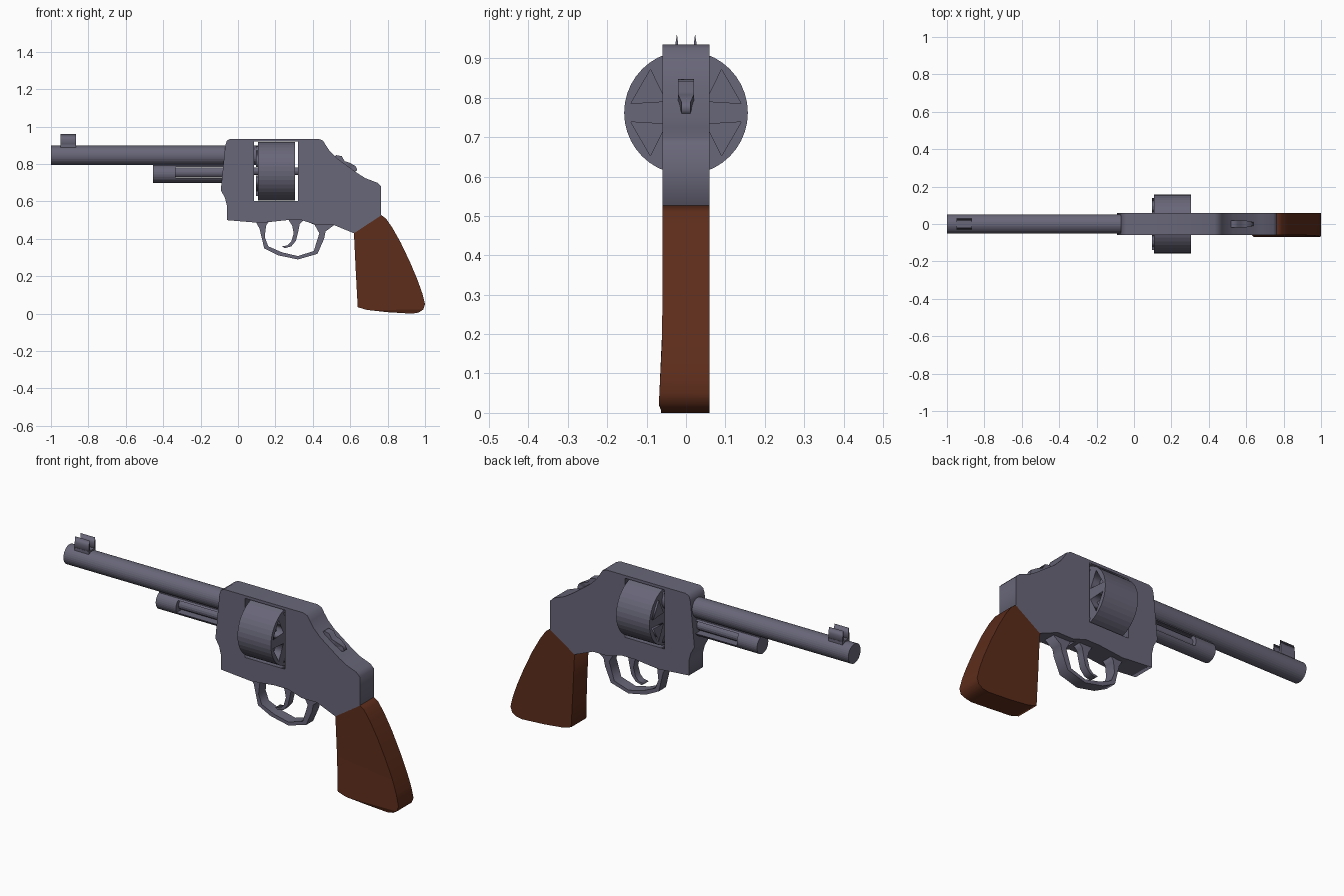
import bpy, math
from mathutils import Vector

if "Cube" in bpy.data.objects:
    bpy.data.objects.remove(bpy.data.objects["Cube"])


def material(name, color):
    m = bpy.data.materials.new(name)
    m.diffuse_color = (*color, 1)
    m.use_nodes = True
    m.node_tree.nodes["Principled BSDF"].inputs["Base Color"].default_value = m.diffuse_color
    return m


STEEL = material("steel", (0.14, 0.135, 0.19))
WOOD = material("wood", (0.11, 0.026, 0.011))


def profile(name, outlines, half, plane="XZ", offset=0.0, mat=STEEL):
    """Extrude closed outlines (inner ones become holes) to +-half thickness."""
    cu = bpy.data.curves.new(name, "CURVE")
    cu.dimensions = "2D"
    cu.fill_mode = "BOTH"
    cu.extrude = half
    for pts in outlines:
        sp = cu.splines.new("POLY")
        sp.points.add(len(pts) - 1)
        for p, (a, b) in zip(sp.points, pts):
            p.co = (a, b, 0, 1)
        sp.use_cyclic_u = True
    ob = bpy.data.objects.new(name, cu)
    bpy.context.collection.objects.link(ob)
    if plane == "XZ":
        ob.rotation_euler = (math.pi / 2, 0, 0)
        ob.location.y = offset
    else:  # outline in the YZ plane
        ob.rotation_euler = (math.pi / 2, 0, math.pi / 2)
        ob.location.x = offset
    bpy.ops.object.select_all(action="DESELECT")
    ob.select_set(True)
    bpy.context.view_layer.objects.active = ob
    bpy.ops.object.convert(target="MESH")
    ob = bpy.context.object
    bpy.ops.object.transform_apply(location=True, rotation=True, scale=True)
    bpy.ops.object.mode_set(mode="EDIT")
    bpy.ops.mesh.select_all(action="SELECT")
    bpy.ops.mesh.remove_doubles(threshold=0.0005)
    bpy.ops.mesh.normals_make_consistent(inside=False)
    bpy.ops.object.mode_set(mode="OBJECT")
    ob.name = name
    ob.data.materials.clear()
    ob.data.materials.append(mat)
    return ob


def rod(name, x0, x1, z, r, sides=32):
    bpy.ops.mesh.primitive_cylinder_add(vertices=sides, radius=r, depth=x1 - x0,
                                        location=((x0 + x1) / 2, 0, z),
                                        rotation=(0, math.pi / 2, 0))
    ob = bpy.context.object
    ob.name = name
    ob.data.materials.append(STEEL)
    return ob


def box(name, x0, x1, y0, y1, z0, z1):
    bpy.ops.mesh.primitive_cube_add(size=1, location=((x0 + x1) / 2, (y0 + y1) / 2, (z0 + z1) / 2))
    ob = bpy.context.object
    ob.scale = (x1 - x0, y1 - y0, z1 - z0)
    ob.name = name
    ob.data.materials.append(STEEL)
    return ob


def cut(target, cutter):
    m = target.modifiers.new("cut", "BOOLEAN")
    m.operation = "DIFFERENCE"
    m.solver = "EXACT"
    m.object = cutter
    cutter.hide_render = True
    cutter.hide_set(True)


# frame with the cylinder window
frame = [(-0.04, 0.935), (0.43, 0.935), (0.455, 0.925), (0.47, 0.90), (0.49, 0.87), (0.53, 0.83),
         (0.64, 0.75), (0.68, 0.725), (0.745, 0.70), (0.765, 0.68), (0.765, 0.525), (0.62, 0.43),
         (0.51, 0.475), (0.42, 0.475), (0.34, 0.50), (0.26, 0.50), (0.12, 0.485), (-0.06, 0.50),
         (-0.06, 0.58), (-0.07, 0.62), (-0.092, 0.66), (-0.068, 0.90), (-0.06, 0.925)]
window = [(0.085, 0.603), (0.32, 0.603), (0.32, 0.92), (0.085, 0.92)]
profile("frame", [frame, window], 0.06)

# grip, flared slightly on the front side near the bottom
grip = profile("grip", [[(0.765, 0.527), (0.79, 0.51), (0.825, 0.46), (0.87, 0.38), (0.92, 0.275),
                         (0.96, 0.18), (0.985, 0.11), (1.0, 0.05), (0.99, 0.022), (0.965, 0.006),
                         (0.93, 0.0), (0.80, 0.008), (0.69, 0.02), (0.64, 0.035), (0.63, 0.22),
                         (0.62, 0.43)]], 0.06, mat=WOOD)
for v in grip.data.vertices:
    if v.co.y < 0 and v.co.z < 0.2:
        v.co.y -= 0.05 * (0.2 - v.co.z) if v.co.z > 0.015 else 0.003

# barrel and the slotted lug below it
rod("barrel", -1.0, 0.11, 0.846, 0.052)
lug = rod("barrel_lug", -0.455, -0.05, 0.748, 0.048)
cut(lug, box("lug_slot_cutter", -0.335, -0.03, -0.1, 0.1, 0.725, 0.785))
rod("ejector_rod", -0.36, -0.05, 0.755, 0.026, 16)
box("lug_web", -0.455, -0.05, -0.02, 0.02, 0.783, 0.81)

# rotating cylinder with six wedge chambers, recessed behind and raised in front
CZ, CR = 0.762, 0.157
drum = rod("cylinder", 0.107, 0.305, CZ, CR, 40)


def wedge(angle):
    polar = [(0.058, 0), (0.142, -20.5), (0.142, 20.5)]
    return [(r * math.cos(math.radians(angle + d)), CZ + r * math.sin(math.radians(angle + d)))
            for r, d in polar]


wedges = [wedge(30 + 60 * i) for i in range(6)]
cut(drum, profile("chamber_cutter", wedges, 0.03, "YZ", 0.295))
profile("chamber_fronts", wedges, 0.01, "YZ", 0.107)
rod("cylinder_axle", 0.07, 0.33, CZ, 0.02, 16)

# twin-blade sight
box("sight_base", -0.95, -0.865, -0.029, 0.029, 0.875, 0.905)
for s in (-1, 1):
    profile("sight_blade", [[(s * 0.028, 0.88), (s * 0.028, 0.93), (s * 0.023, 0.962),
                             (s * 0.019, 0.93), (s * 0.019, 0.88)]], 0.0425, "YZ", -0.9075)

# hammer, with a narrow spur
hammer = profile("hammer", [[(0.50, 0.83), (0.525, 0.848), (0.555, 0.842), (0.57, 0.815),
                             (0.595, 0.808), (0.63, 0.788), (0.638, 0.768), (0.615, 0.752),
                             (0.56, 0.77)]], 0.02)
for v in hammer.data.vertices:
    if v.co.x > 0.6:
        v.co.y *= 0.55

# trigger guard loop and trigger
profile("trigger_guard", [[(0.09, 0.50), (0.115, 0.455), (0.14, 0.35), (0.215, 0.312), (0.32, 0.29),
                           (0.425, 0.32), (0.46, 0.40), (0.468, 0.44), (0.52, 0.478), (0.35, 0.50),
                           (0.41, 0.475), (0.435, 0.43), (0.405, 0.335), (0.32, 0.308),
                           (0.235, 0.328), (0.162, 0.36), (0.143, 0.41), (0.15, 0.47),
                           (0.17, 0.50)]], 0.03)
profile("trigger", [[(0.265, 0.51), (0.29, 0.47), (0.298, 0.43), (0.285, 0.385), (0.265, 0.365),
                     (0.235, 0.36), (0.25, 0.35), (0.285, 0.36), (0.31, 0.39), (0.322, 0.44),
                     (0.33, 0.48), (0.36, 0.51)]], 0.02)
